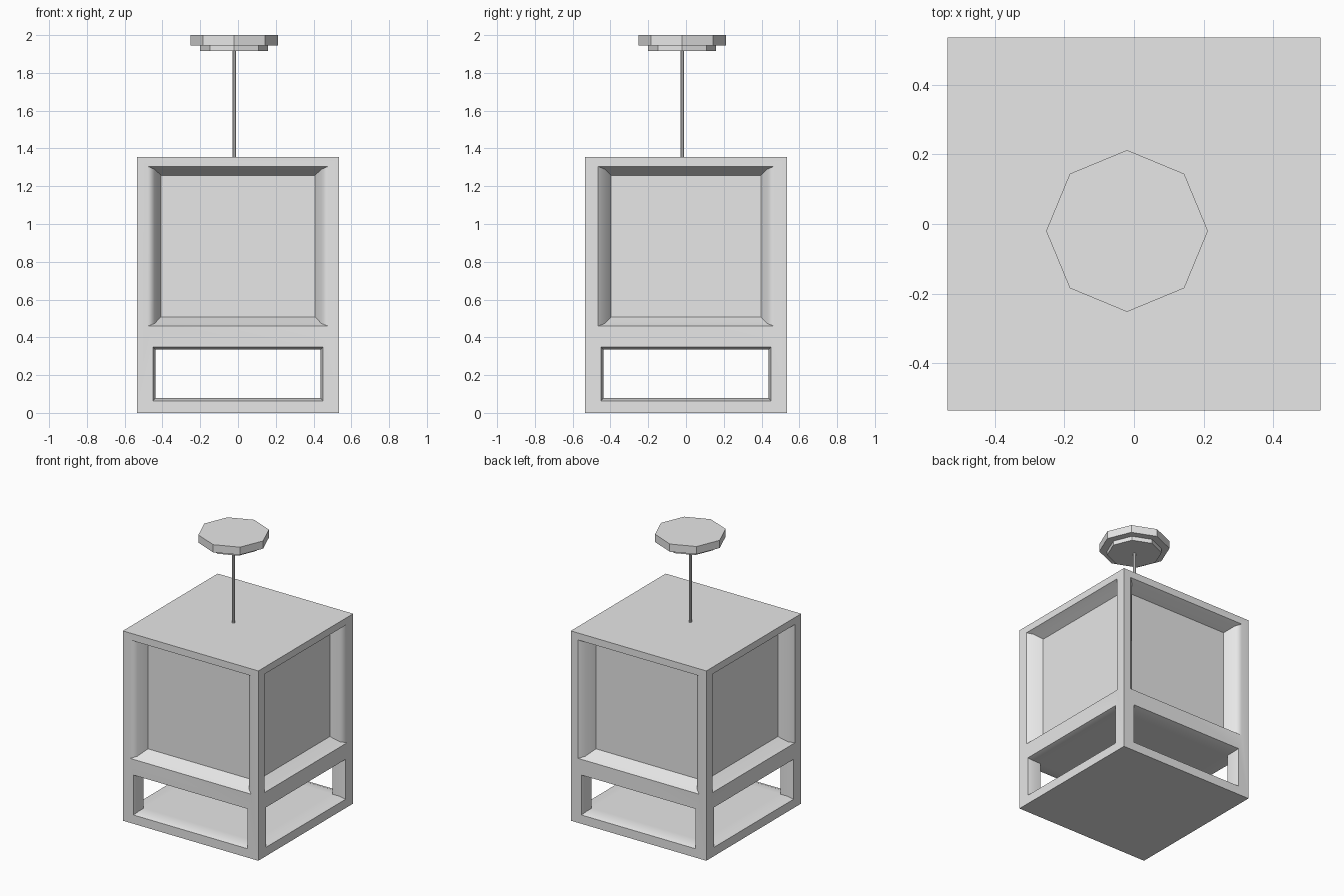
import bpy, bmesh, math
from mathutils import Matrix

cube = bpy.data.objects.get("Cube")
if cube:
    bpy.data.objects.remove(cube, do_unlink=True)

HALF = 0.535       # half width of the body
HEIGHT = 1.355     # height of the body
OFF = -0.02        # hanger offset in x and y

grey = bpy.data.materials.new("light_grey")
grey.use_nodes = True
grey.diffuse_color = (0.8, 0.8, 0.8, 1)
for node in grey.node_tree.nodes:
    if node.type == 'BSDF_PRINCIPLED':
        node.inputs["Base Color"].default_value = (0.8, 0.8, 0.8, 1)


def add_object(name, bm):
    bmesh.ops.recalc_face_normals(bm, faces=bm.faces)
    mesh = bpy.data.meshes.new(name)
    bm.to_mesh(mesh)
    bm.free()
    mesh.materials.append(grey)
    ob = bpy.data.objects.new(name, mesh)
    bpy.context.collection.objects.link(ob)
    return ob


def loft(name, rings, angle=0):
    """Closed loft of upright rectangles (y, half width, bottom, top), turned about z."""
    bm = bmesh.new()
    loops = [[bm.verts.new(p) for p in ((-w, y, lo), (w, y, lo), (w, y, hi), (-w, y, hi))]
             for y, w, lo, hi in rings]
    for a, b in zip(loops, loops[1:]):
        for i in range(4):
            j = (i + 1) % 4
            bm.faces.new((a[i], a[j], b[j], b[i]))
    bm.faces.new(loops[0])
    bm.faces.new(loops[-1])
    bm.transform(Matrix.Rotation(angle, 4, 'Z'))
    return add_object(name, bm)


def prism(name, radius, z0, z1):
    """Eight-sided upright prism on the hanger axis."""
    bm = bmesh.new()
    bmesh.ops.create_cone(bm, cap_ends=True, segments=8, radius1=radius, radius2=radius,
                          depth=z1 - z0, matrix=Matrix.Translation((OFF, OFF, (z0 + z1) / 2)))
    return add_object(name, bm)


def activate(ob):
    bpy.ops.object.select_all(action='DESELECT')
    ob.select_set(True)
    bpy.context.view_layer.objects.active = ob


def cut(target, cutter):
    mod = target.modifiers.new("cut", 'BOOLEAN')
    mod.operation = 'DIFFERENCE'
    mod.solver = 'EXACT'
    mod.object = cutter
    activate(target)
    bpy.ops.object.modifier_apply(modifier=mod.name)
    bpy.data.objects.remove(cutter, do_unlink=True)


# Body block
body = loft("lantern_body", [(-HALF, HALF, 0, HEIGHT), (HALF, HALF, 0, HEIGHT)])

# Recessed panel with sloping sides on each of the four faces
for k in range(4):
    trim, depth = ((0, 0.102), (0.012, 0.087))[k % 2]
    outer = (0.477 - trim, 0.46, 1.305)
    cut(body, loft("panel_cutter", [
        (-HALF - 0.02, *outer),
        (-HALF, *outer),
        (-HALF + 0.03, 0.442 - trim, 0.473, 1.29),
        (-HALF + depth, 0.408 - trim, 0.508, 1.258)], k * math.pi / 2))

# Open lower chamber: two crossing tunnels with bevelled mouths
mouth = (0.45, 0.063, 0.348)
inside = (0.438, 0.078, 0.335)
for k in range(2):
    cut(body, loft("tunnel_cutter", [
        (-HALF - 0.02, *mouth), (-HALF, *mouth), (-HALF + 0.04, *inside),
        (HALF - 0.04, *inside), (HALF, *mouth), (HALF + 0.02, *mouth)], k * math.pi / 2))

activate(body)
bpy.ops.object.shade_smooth_by_angle(angle=math.radians(45))
weighted = body.modifiers.new("weighted_normals", 'WEIGHTED_NORMAL')
weighted.keep_sharp = True

# Hanger rod and stepped ceiling plate
prism("hanger_rod", 0.01, HEIGHT - 0.01, 1.92)
prism("ceiling_plate_lower", 0.18, 1.915, 1.945)
prism("ceiling_plate_upper", 0.232, 1.945, 2.0)
